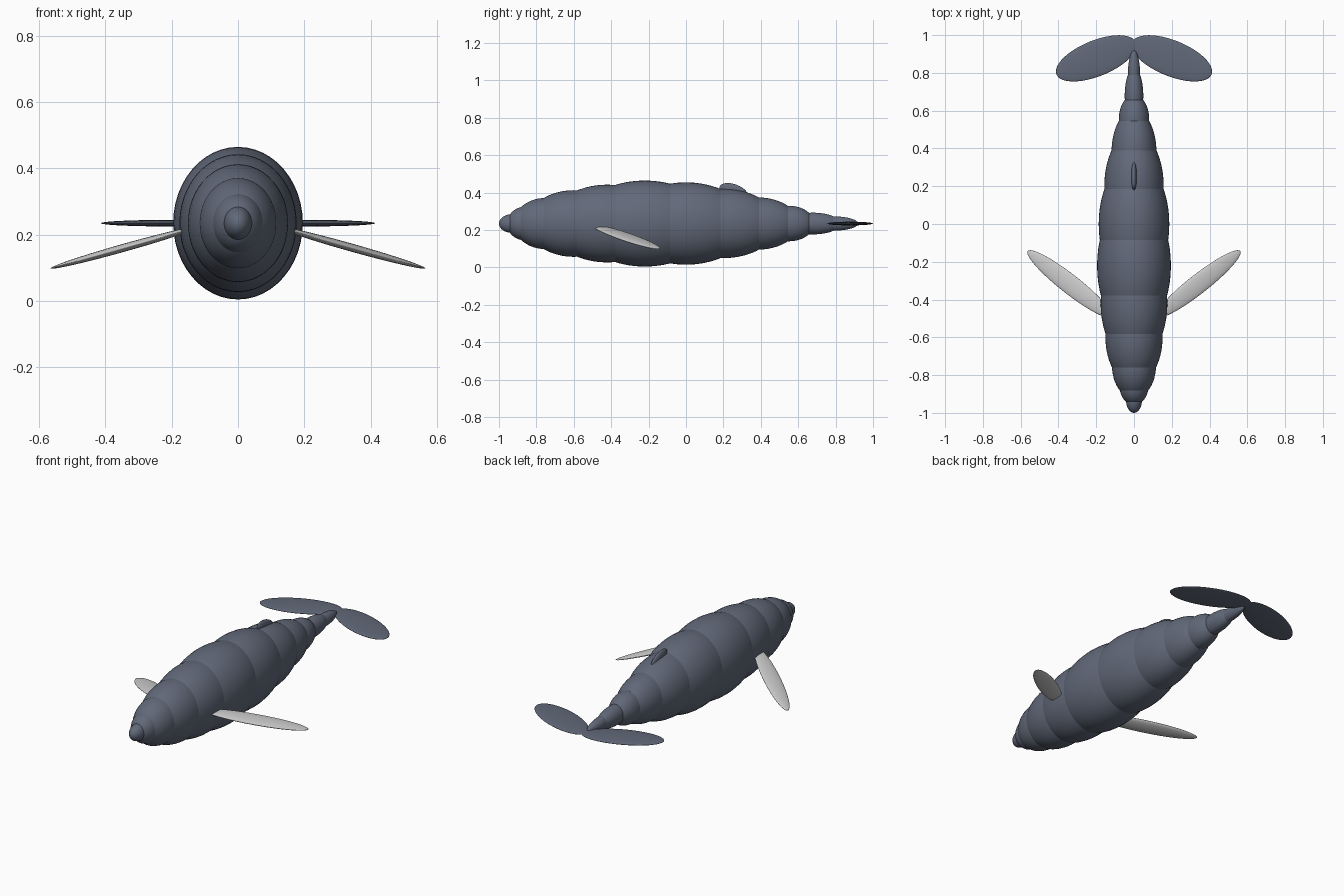
import bpy
from math import radians
from mathutils import Matrix, Vector

if "Cube" in bpy.data.objects:
    bpy.data.objects.remove(bpy.data.objects["Cube"])


def material(name, rgb):
    m = bpy.data.materials.new(name)
    m.diffuse_color = (*rgb, 1)
    m.use_nodes = True
    m.node_tree.nodes["Principled BSDF"].inputs["Base Color"].default_value = m.diffuse_color
    return m


SLATE = material("slate", (0.12, 0.14, 0.19))
PALE = material("pale", (0.80, 0.81, 0.83))
MID_Z = 0.235


def ellipsoid(name, centre, radii, mat, rot=Matrix.Identity(4)):
    bpy.ops.mesh.primitive_uv_sphere_add(segments=48, ring_count=24, radius=1)
    ob = bpy.context.object
    ob.name = name
    # poles run along the body axis
    ob.data.transform(Matrix.Rotation(radians(90), 4, 'X'))
    ob.data.transform(Matrix.Translation(Vector(centre)) @ rot @ Matrix.Diagonal((*radii, 1)))
    ob.data.materials.append(mat)
    bpy.ops.object.shade_smooth()
    return ob


# Body: overlapping segments (y centre, half length, half height)
segments = [
    (-0.93, 0.07, 0.05), (-0.86, 0.097, 0.09), (-0.75, 0.172, 0.137),
    (-0.60, 0.25, 0.178), (-0.42, 0.31, 0.208), (-0.22, 0.36, 0.23),
    (0.0, 0.34, 0.22), (0.20, 0.29, 0.185), (0.38, 0.224, 0.14),
    (0.55, 0.135, 0.095), (0.68, 0.145, 0.058), (0.79, 0.13, 0.038),
]
for i, (y, half_len, half_h) in enumerate(segments):
    ellipsoid(f"body_segment_{i + 1}", (0, y, MID_Z),
              (half_h * 0.85, half_len, half_h), SLATE)

# Dorsal fin, leaning down towards the tail
ellipsoid("dorsal_fin", (0, 0.255, 0.405), (0.015, 0.08, 0.04), SLATE,
          Matrix.Rotation(radians(-20), 4, 'X'))

# Paired flippers and tail flukes
for side, s in (("right", 1), ("left", -1)):
    tilt = Matrix.Rotation(radians(15.7 * s), 4, 'Y') @ Matrix.Rotation(radians(37 * s), 4, 'Z')
    ellipsoid(f"flipper_{side}", (0.34 * s, -0.318, 0.162), (0.29, 0.052, 0.012), PALE, tilt)
    ellipsoid(f"tail_fluke_{side}", (0.20 * s, 0.877, MID_Z), (0.227, 0.095, 0.01), SLATE,
              Matrix.Rotation(radians(-22 * s), 4, 'Z'))
